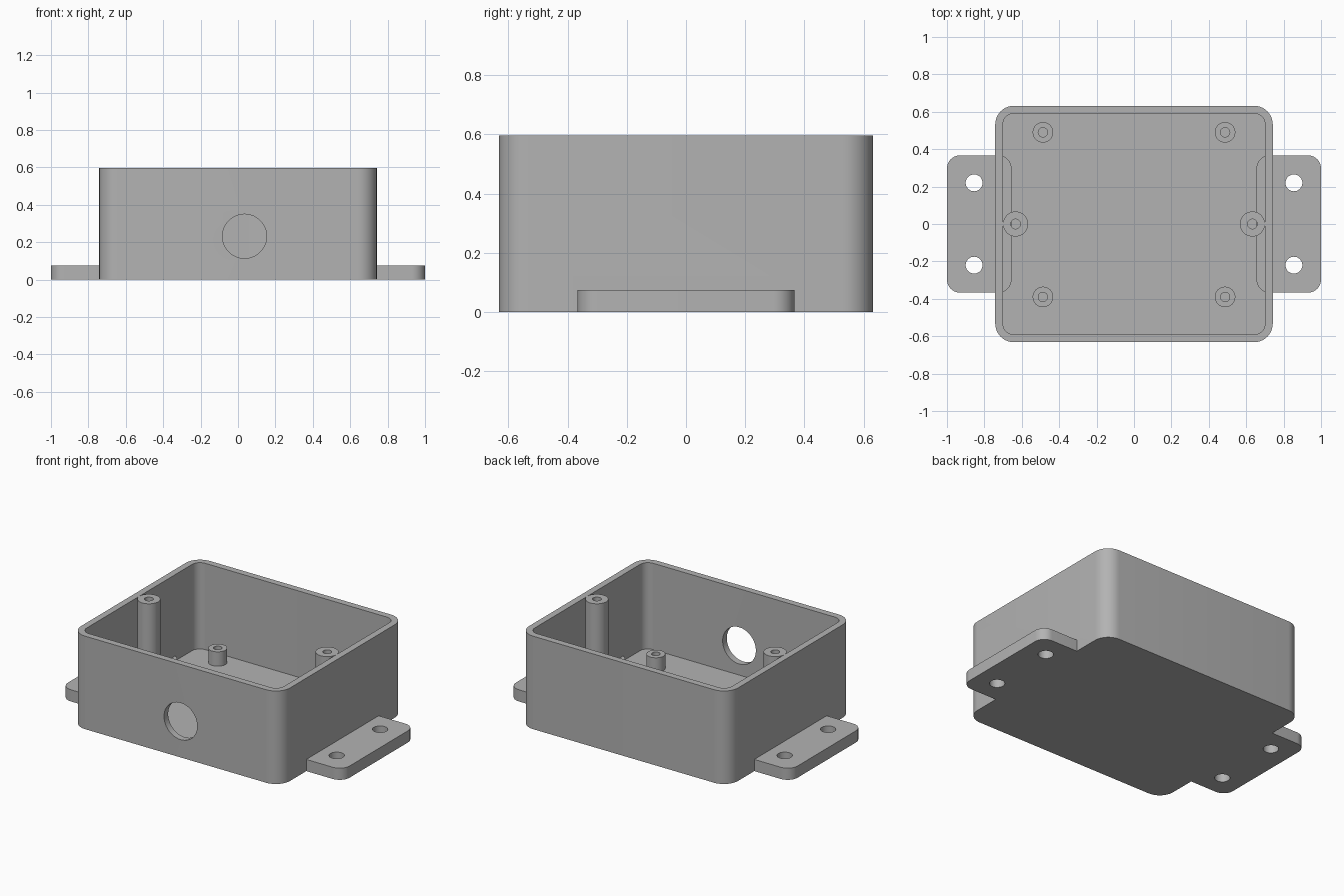
import bpy, bmesh, math
from mathutils import Matrix

cube = bpy.data.objects.get("Cube")
if cube:
    bpy.data.objects.remove(cube, do_unlink=True)

HEIGHT, FLOOR, FLANGE = 0.597, 0.043, 0.075

grey = bpy.data.materials.new("moulded_grey")
grey.use_nodes = True
grey.diffuse_color = (0.45, 0.45, 0.45, 1)
grey.node_tree.nodes["Principled BSDF"].inputs["Base Color"].default_value = (0.45, 0.45, 0.45, 1)


def finish(name, bm):
    bmesh.ops.recalc_face_normals(bm, faces=bm.faces)
    mesh = bpy.data.meshes.new(name)
    bm.to_mesh(mesh)
    bm.free()
    mesh.materials.append(grey)
    obj = bpy.data.objects.new(name, mesh)
    bpy.context.collection.objects.link(obj)
    return obj


def rounded_slab(name, x0, x1, y0, y1, z0, z1, radius, steps=10):
    """Upright block with rounded vertical corners."""
    bm = bmesh.new()
    corners = [(x1 - radius, y1 - radius), (x0 + radius, y1 - radius),
               (x0 + radius, y0 + radius), (x1 - radius, y0 + radius)]
    ring = []
    for quarter, (cx, cy) in enumerate(corners):
        for i in range(steps + 1):
            a = (quarter + i / steps) * math.pi / 2
            ring.append(bm.verts.new((cx + radius * math.cos(a), cy + radius * math.sin(a), z0)))
    base = bm.faces.new(ring)
    top = bmesh.ops.extrude_face_region(bm, geom=[base], use_keep_orig=True)["geom"]
    bmesh.ops.translate(bm, vec=(0, 0, z1 - z0),
                        verts=[v for v in top if isinstance(v, bmesh.types.BMVert)])
    return finish(name, bm)


def cylinder(name, centre, radius, depth, along_y=False):
    bm = bmesh.new()
    matrix = Matrix.Translation(centre)
    if along_y:
        matrix = matrix @ Matrix.Rotation(math.pi / 2, 4, "X")
    bmesh.ops.create_cone(bm, cap_ends=True, segments=48, radius1=radius, radius2=radius,
                          depth=depth, matrix=matrix)
    return finish(name, bm)


def combine(target, tool, operation):
    """Apply a boolean and remove the helper."""
    tool.hide_render = True
    mod = target.modifiers.new("combine", "BOOLEAN")
    mod.operation, mod.solver, mod.object = operation, "EXACT", tool
    bpy.context.view_layer.objects.active = target
    bpy.ops.object.modifier_apply(modifier=mod.name)
    bpy.data.objects.remove(tool, do_unlink=True)


def screw_post(name, x, y, top, radius, bore):
    """Hollow post turned from a profile, rooted in the floor."""
    root, steps = FLOOR - 0.01, 32
    profile = [(radius, root), (radius, top), (bore, top), (bore, FLOOR), (0, FLOOR)]
    bm = bmesh.new()
    verts = [bm.verts.new((r, 0, z)) for r, z in profile]
    edges = [bm.edges.new(pair) for pair in zip(verts, verts[1:])]
    bmesh.ops.spin(bm, geom=verts + edges, cent=(0, 0, 0), axis=(0, 0, 1),
                   angle=math.tau, steps=steps)
    bmesh.ops.remove_doubles(bm, verts=bm.verts, dist=0.0001)
    bmesh.ops.holes_fill(bm, edges=bm.edges, sides=steps)
    bmesh.ops.translate(bm, verts=bm.verts, vec=(x, y, 0))
    return finish(name, bm)


# Open box with rounded corners
box = rounded_slab("enclosure_box", -0.742, 0.742, -0.632, 0.632, 0, HEIGHT, 0.1)
combine(box, rounded_slab("cavity", -0.7, 0.7, -0.59, 0.59, FLOOR, HEIGHT + 0.2, 0.055), "DIFFERENCE")

# Mounting flanges, whose inner ends step up from the floor
for side in (-1, 1):
    x0, x1 = sorted((side * 0.655, side))
    combine(box, rounded_slab("flange", x0, x1, -0.367, 0.367, 0, FLANGE, 0.07), "UNION")
    for y in (-0.22, 0.22):
        combine(box, cylinder("flange_hole", (side * 0.855, y, 0.04), 0.045, 0.3), "DIFFERENCE")

# Cable hole through the front wall
combine(box, cylinder("cable_hole", (0.035, -0.62, 0.232), 0.118, 0.2, True), "DIFFERENCE")
parts = [box]

# Four short board posts and two tall lid posts
for side, label in ((-1, "right"), (1, "left")):
    parts.append(screw_post("lid_post_" + label, side * 0.633, 0, HEIGHT, 0.067, 0.026))
    for y, end in ((-0.39, "front"), (0.49, "back")):
        parts.append(screw_post(f"board_post_{end}_{label}", side * 0.487, y, 0.135, 0.055, 0.025))

# Smooth the curves and keep the edges crisp
bpy.ops.object.select_all(action="DESELECT")
for obj in parts:
    obj.select_set(True)
bpy.context.view_layer.objects.active = box
bpy.ops.object.shade_smooth_by_angle(angle=math.radians(30))
